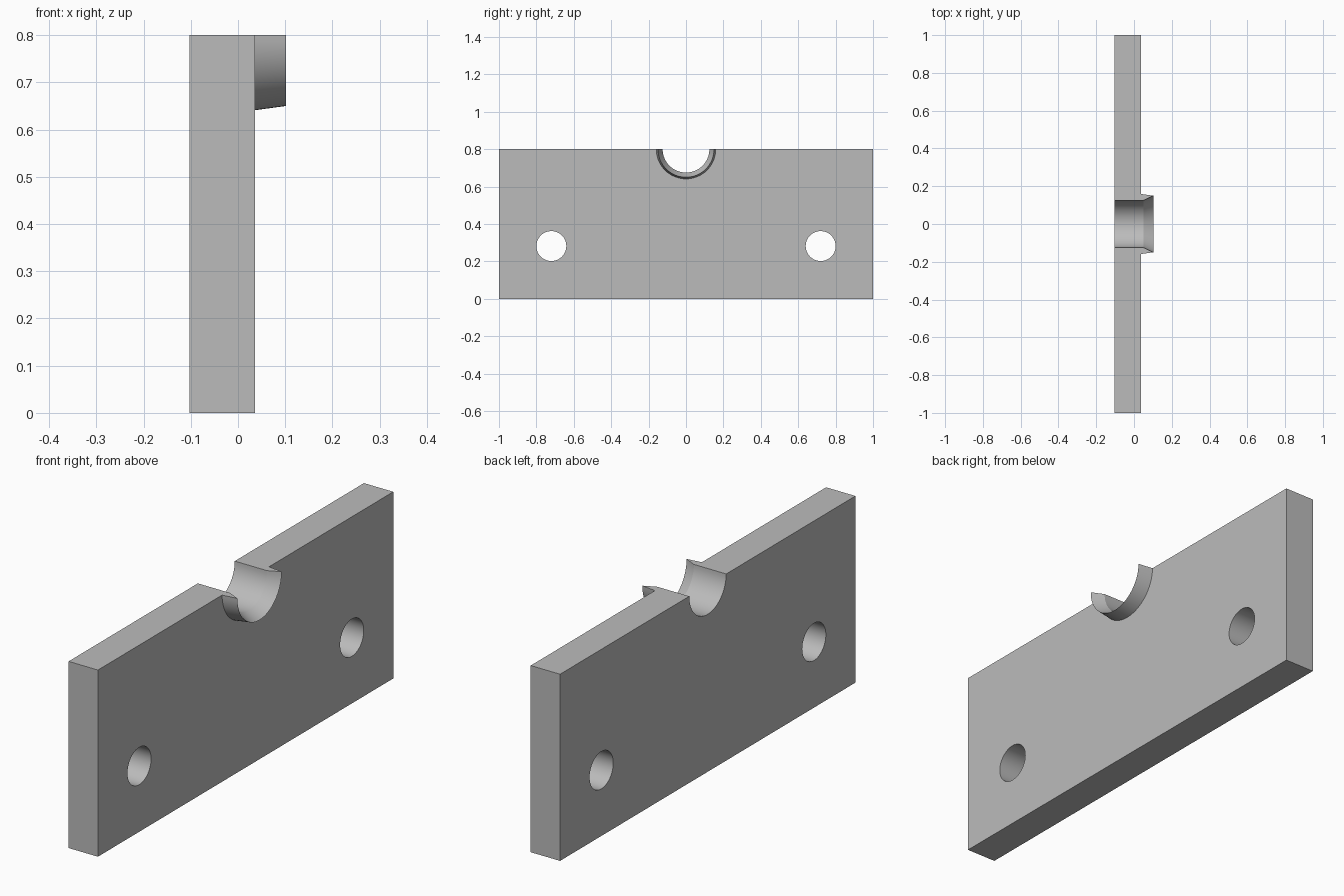
import bpy, bmesh
from math import pi, radians, sin, cos
from mathutils import Matrix

cube = bpy.data.objects.get("Cube")
if cube:
    bpy.data.objects.remove(cube, do_unlink=True)

BACK, FACE, TIP = -0.103, 0.036, 0.102   # plate faces and collar rim along x
HEIGHT, BORE = 0.8, 0.125

grey = bpy.data.materials.new("plain grey")
grey.use_nodes = True
grey.diffuse_color = (0.5, 0.5, 0.5, 1)
grey.node_tree.nodes["Principled BSDF"].inputs["Base Color"].default_value = (0.5, 0.5, 0.5, 1)


def make_object(name, bm):
    bmesh.ops.recalc_face_normals(bm, faces=bm.faces)
    mesh = bpy.data.meshes.new(name)
    bm.to_mesh(mesh)
    bm.free()
    mesh.materials.append(grey)
    obj = bpy.data.objects.new(name, mesh)
    bpy.context.collection.objects.link(obj)
    return obj


def cut_round(target, name, y, z, radius):
    """Drill a round hole through the plate along x."""
    bm = bmesh.new()
    bmesh.ops.create_cone(bm, cap_ends=True, segments=64, radius1=radius, radius2=radius,
                          depth=1, matrix=Matrix.Translation((0, y, z)) @ Matrix.Rotation(pi / 2, 4, "Y"))
    cutter = make_object(name, bm)
    cutter.hide_render = True
    mod = target.modifiers.new(name, "BOOLEAN")
    mod.operation, mod.solver, mod.object = "DIFFERENCE", "EXACT", cutter
    bpy.context.view_layer.objects.active = target
    bpy.ops.object.modifier_apply(modifier=mod.name)
    bpy.data.objects.remove(cutter, do_unlink=True)


def shade(obj):
    bpy.ops.object.select_all(action="DESELECT")
    obj.select_set(True)
    bpy.context.view_layer.objects.active = obj
    bpy.ops.object.shade_smooth_by_angle(angle=radians(20))


# Plate with a half-round bore in its top edge and two bolt holes
bm = bmesh.new()
bmesh.ops.create_cube(bm, size=1, matrix=Matrix.Translation(((BACK + FACE) / 2, 0, HEIGHT / 2))
                      @ Matrix.Diagonal((FACE - BACK, 2, HEIGHT, 1)))
plate = make_object("plate", bm)
cut_round(plate, "bore_cutter", 0, HEIGHT, BORE)
for side in (-1, 1):
    cut_round(plate, "bolt_hole_cutter", side * 0.72, 0.282, 0.08)
shade(plate)

# Half-round collar: tapered outside, flared mouth, sharp rim
profile = [(FACE, BORE), (0.05, BORE), (TIP, 0.15), (FACE, 0.159)]
steps = 32
bm = bmesh.new()
rings = []
for i in range(steps + 1):
    a = pi * i / steps
    rings.append([bm.verts.new((x, r * cos(a), HEIGHT - r * sin(a))) for x, r in profile])
for r0, r1 in zip(rings, rings[1:]):
    for j in range(len(profile)):
        k = (j + 1) % len(profile)
        bm.faces.new((r0[j], r0[k], r1[k], r1[j]))
bm.faces.new(rings[0])
bm.faces.new(rings[-1])
shade(make_object("collar", bm))
